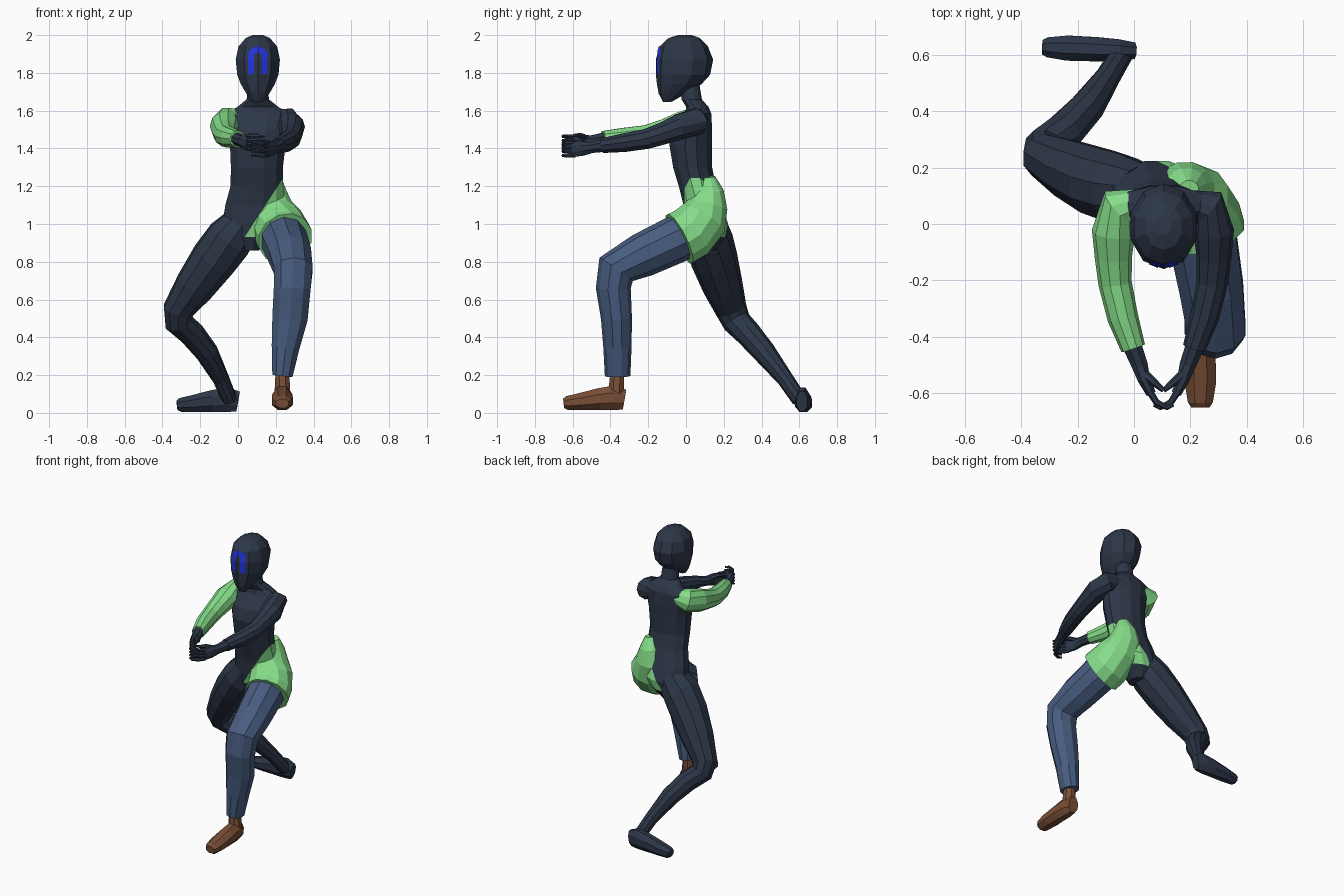
import bpy, bmesh, math
from mathutils import Vector
from mathutils.bvhtree import BVHTree


def material(name, rgb):
    m = bpy.data.materials.new(name)
    m.diffuse_color = [((c / 255 + 0.055) / 1.055) ** 2.4 for c in rgb] + [1]
    return m


DARK = material("dark slate", (45, 55, 72))
GREEN = material("light green", (134, 222, 138))
DENIM = material("denim blue", (72, 93, 128))
BROWN = material("shoe brown", (121, 79, 54))
VISOR = material("bright blue", (36, 52, 225))
MID = 0.105   # x of the upper body's centre line
X, Y, Z = Vector((1, 0, 0)), Vector((0, 1, 0)), Vector((0, 0, 1))


def finish(name, bm, *mats):
    me = bpy.data.meshes.new(name)
    bm.to_mesh(me)
    ob = bpy.data.objects.new(name, me)
    for m in mats:
        me.materials.append(m)
    bpy.context.collection.objects.link(ob)
    return ob


def loft(pts, sides=10, ref=X, axis=None):
    """Skin faceted rings (x, y, z, radius_u[, radius_v]) placed along a path."""
    bm = bmesh.new()
    pos = [Vector(p[:3]) for p in pts]
    k = math.cos(math.pi / sides) ** -0.5
    rings = []
    for i, p in enumerate(pts):
        if axis:
            t = axis
        else:
            t = Vector()
            if i:
                t += (pos[i] - pos[i - 1]).normalized()
            if i < len(pts) - 1:
                t += (pos[i + 1] - pos[i]).normalized()
            t.normalize()
        u = (ref - t * ref.dot(t)).normalized()
        v = t.cross(u)
        ring = []
        for j in range(sides):
            a = 2 * math.pi * (j + 0.5) / sides
            ring.append(bm.verts.new(pos[i] + u * p[3] * k * math.cos(a)
                                     + v * p[-1] * k * math.sin(a)))
        rings.append(ring)
    for a, b in zip(rings, rings[1:]):
        for j in range(sides):
            n = (j + 1) % sides
            bm.faces.new((a[j], a[n], b[n], b[j]))
    bm.faces.new(rings[0][::-1])
    bm.faces.new(rings[-1])
    bmesh.ops.recalc_face_normals(bm, faces=bm.faces)
    return bm


def limb(name, pts, mat, **kw):
    return finish(name, loft(pts, **kw), mat)


# Torso with neck and pelvis; the left hip is cut off by a slanted plane and coloured green
torso = loft([
    (0.06, 0.10, 0.86, 0.05, 0.06), (0.06, 0.11, 0.93, 0.12, 0.10),
    (0.08, 0.11, 1.00, 0.165, 0.115), (0.09, 0.09, 1.10, 0.16, 0.105),
    (0.10, 0.06, 1.20, 0.142, 0.10), (0.10, 0.035, 1.30, 0.14, 0.105),
    (MID, 0.025, 1.42, 0.15, 0.115), (MID, 0.035, 1.50, 0.16, 0.105),
    (MID, 0.065, 1.585, 0.17, 0.07), (MID, 0.06, 1.62, 0.11, 0.06),
    (MID, 0.03, 1.66, 0.06, 0.055), (MID, 0.02, 1.75, 0.052, 0.05)], sides=12, axis=Z)
cut_point, cut_normal = Vector((0.10, 0, 1.03)), Vector((1, 0, -0.65))
bmesh.ops.bisect_plane(torso, geom=torso.verts[:] + torso.edges[:] + torso.faces[:],
                       plane_co=cut_point, plane_no=cut_normal)
for f in torso.faces:
    c = f.calc_center_median()
    f.material_index = int((c - cut_point).dot(cut_normal) > 0 and c.z > 0.95)
finish("torso", torso, DARK, GREEN)

# Head
head = loft([
    (MID, -0.10, 1.645, 0.03, 0.02), (MID, -0.073, 1.69, 0.062, 0.07),
    (MID, -0.036, 1.74, 0.092, 0.115), (MID, -0.016, 1.79, 0.112, 0.14),
    (MID, -0.008, 1.87, 0.12, 0.148), (MID, -0.012, 1.94, 0.105, 0.125),
    (MID, -0.01, 1.985, 0.065, 0.08), (MID, -0.005, 2.0, 0.028, 0.035)],
    sides=10, axis=Z)
head_surface = BVHTree.FromBMesh(head)
finish("head", head, DARK)

# Arch-shaped face marking, draped on the front of the head
path = [(-0.036, 1.795 + 0.016 * i, -1, 0) for i in range(6)]
path += [(-0.036 * math.cos(a), 1.89 + 0.034 * math.sin(a), -math.cos(a), math.sin(a))
         for a in [math.pi * i / 10 for i in range(1, 10)]]
path += [(0.036, 1.875 - 0.016 * i, 1, 0) for i in range(6)]
bm = bmesh.new()
rows = []
for px, pz, nx, nz in path:
    row = []
    for w in (-0.016, -0.005, 0.005, 0.016):
        at = Vector((MID + px + nx * w, -1, pz + nz * w))
        hit = head_surface.ray_cast(at, Y)[0]
        row.append(bm.verts.new(hit - Y * 0.004))
    rows.append(row)
for a, b in zip(rows, rows[1:]):
    for j in range(3):
        bm.faces.new((a[j], a[j + 1], b[j + 1], b[j]))
for f in bm.faces:
    f.normal_update()
    if f.normal.y > 0:
        f.normal_flip()
finish("face_marking", bm, VISOR)

# Arms and hands: mirrored about the body centre, one with a green sleeve
ARM = [(0.08, 0.075, 1.56, 0.045), (0.155, 0.06, 1.545, 0.07), (0.178, -0.03, 1.515, 0.07),
       (0.178, -0.12, 1.48, 0.06), (0.172, -0.21, 1.45, 0.054), (0.145, -0.33, 1.43, 0.05),
       (0.108, -0.44, 1.415, 0.04)]
for side, label, mat, lift, grow in ((1, "left", DARK, 0, 1), (-1, "right", GREEN, 0.035, 1.07)):
    def place(x, y, z, *r):
        return (MID + side * x, y, z + lift * min(1, max(0, -y / 0.44)), *r)

    limb(label + "_arm", [place(x, y, z, r * grow) for x, y, z, r in ARM], mat, ref=Z)
    limb(label + "_hand", [
        place(0.112, -0.43, 1.416, 0.035), place(0.085, -0.50, 1.405, 0.03),
        place(0.07, -0.55, 1.40, 0.04, 0.023), place(0.045, -0.60, 1.395, 0.042, 0.018)],
        DARK, ref=Z, sides=8)
    for i in range(4):
        z = 1.363 + 0.022 * i
        limb(f"{label}_finger_{i + 1}", [
            place(0.052, -0.59, z, 0.012), place(0.025, -0.632, z, 0.011),
            place(-0.012, -0.65, z, 0.009), place(-0.035, -0.64, z, 0.006)],
            DARK, ref=Z, sides=6)
    limb(label + "_thumb", [
        place(0.07, -0.53, 1.42, 0.016), place(0.035, -0.56, 1.435, 0.013),
        place(0.0, -0.59, 1.435, 0.008)], DARK, ref=Z, sides=6)

# Green shorts over the left hip, ending in a hem across the thigh
limb("left_shorts", [
    (0.195, 0.12, 1.25, 0.035), (0.185, 0.125, 1.18, 0.075), (0.18, 0.115, 1.10, 0.108),
    (0.205, 0.085, 1.02, 0.135), (0.235, 0.02, 0.95, 0.145),
    (0.25, -0.035, 0.922, 0.146)], GREEN, sides=12)

# Left trouser leg, stepping forward
limb("left_trouser_leg", [
    (0.23, 0.03, 0.96, 0.115), (0.245, -0.06, 0.915, 0.122), (0.275, -0.23, 0.835, 0.115),
    (0.292, -0.37, 0.76, 0.105), (0.287, -0.385, 0.66, 0.10, 0.09),
    (0.275, -0.368, 0.50, 0.096, 0.08), (0.252, -0.363, 0.35, 0.076, 0.073),
    (0.235, -0.362, 0.195, 0.055, 0.066)], DENIM)
limb("left_ankle", [(0.235, -0.365, 0.21, 0.038), (0.235, -0.37, 0.08, 0.045)],
     BROWN, sides=8)

# Right leg, stretched backward
limb("right_leg", [
    (0.03, 0.11, 1.01, 0.10), (-0.045, 0.12, 0.92, 0.125), (-0.13, 0.15, 0.81, 0.122),
    (-0.23, 0.195, 0.67, 0.105), (-0.315, 0.24, 0.545, 0.082), (-0.315, 0.27, 0.48, 0.074),
    (-0.245, 0.33, 0.42, 0.068), (-0.165, 0.415, 0.32, 0.06),
    (-0.09, 0.525, 0.18, 0.043), (-0.045, 0.60, 0.07, 0.04)], DARK)

# Feet: rings of distance from the ankle, centre height, half width, half height
FOOT = [(-0.035, 0.07, 0.038, 0.055), (0.02, 0.08, 0.05, 0.068), (0.10, 0.073, 0.056, 0.06),
        (0.20, 0.06, 0.058, 0.047), (0.27, 0.052, 0.046, 0.038), (0.288, 0.05, 0.034, 0.026)]
for name, mat, origin, way, ref, wide, drop in (
        ("left_shoe", BROWN, Vector((0.235, -0.36, 0)), -Y, X, 1, 0),
        ("right_foot", DARK, Vector((-0.035, 0.615, 0)), Vector((-1, 0.04, 0)), Y, 0.8, 0.01)):
    limb(name, [(*(origin + way * d + Z * (h - drop)), w * wide, t) for d, h, w, t in FOOT],
         mat, ref=ref, sides=8)
